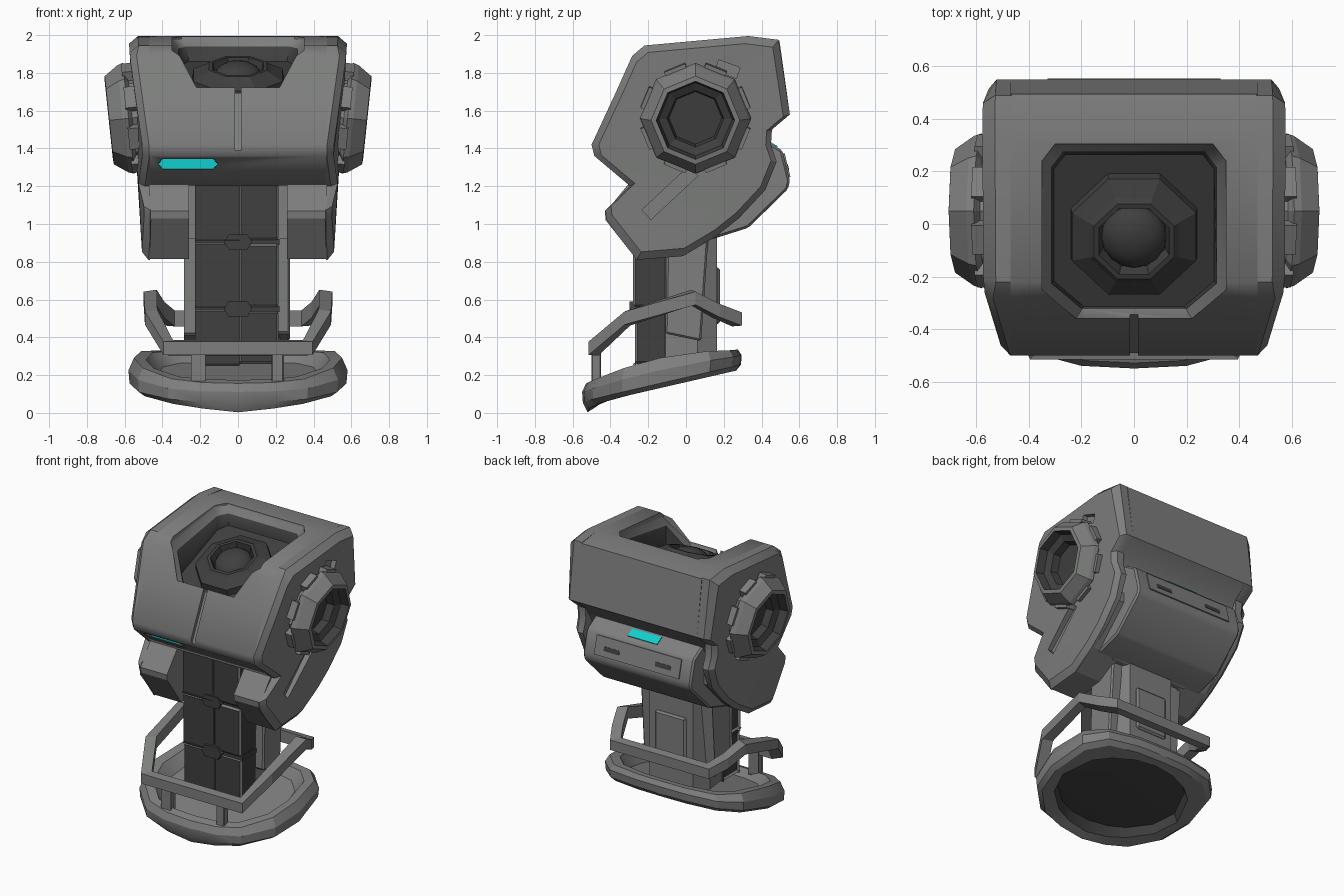
import bpy, bmesh, math
from mathutils import Matrix, Vector

if "Cube" in bpy.data.objects:
    bpy.data.objects.remove(bpy.data.objects["Cube"])

GREY, DARK, CYAN = 0, 1, 2
MATS = []
for nm, col in (("warm grey", (0.205, 0.21, 0.205)), ("charcoal", (0.05, 0.05, 0.05)),
                ("cyan glow", (0.006, 0.62, 0.62))):
    m = bpy.data.materials.new(nm)
    m.diffuse_color = (*col, 1)
    m.use_nodes = True
    m.node_tree.nodes["Principled BSDF"].inputs["Base Color"].default_value = m.diffuse_color
    MATS.append(m)


def finish(name, bm, mirror=False, bevel=0):
    """Turn a bmesh into an object, optionally doubled across x."""
    if mirror:
        d = bmesh.ops.duplicate(bm, geom=bm.verts[:] + bm.edges[:] + bm.faces[:])
        for v in d["geom"]:
            if isinstance(v, bmesh.types.BMVert):
                v.co.x *= -1
    if bevel:
        bmesh.ops.bevel(bm, geom=bm.edges[:], offset=bevel, segments=1, affect='EDGES')
    bmesh.ops.recalc_face_normals(bm, faces=bm.faces[:])
    me = bpy.data.meshes.new(name)
    bm.to_mesh(me)
    bm.free()
    ob = bpy.data.objects.new(name, me)
    bpy.context.collection.objects.link(ob)
    for m in MATS:
        me.materials.append(m)
    return ob


def loft(name, loops, mats=None, mirror=False, closed=False, bevel=0):
    """Skin equal-length loops; mats = [first cap, bands..., last cap]."""
    bm = bmesh.new()
    rings = [[bm.verts.new(p) for p in lp] for lp in loops]
    n = len(rings[0])
    mats = mats or [GREY] * (len(rings) + 1)
    for k in range(len(rings) if closed else len(rings) - 1):
        a, b = rings[k], rings[(k + 1) % len(rings)]
        for i in range(n):
            f = bm.faces.new((a[i], a[(i + 1) % n], b[(i + 1) % n], b[i]))
            f.material_index = mats[k + 1]
    if not closed:
        bm.faces.new(rings[0]).material_index = mats[0]
        bm.faces.new(rings[-1]).material_index = mats[-1]
    return finish(name, bm, mirror, bevel)


def box(name, loc, size, rx=0, mat=GREY, mirror=False, bevel=0):
    bm = bmesh.new()
    M = Matrix.Translation(loc) @ Matrix.Rotation(math.radians(rx), 4, 'X') @ Matrix.Diagonal((*size, 1))
    bmesh.ops.create_cube(bm, size=1, matrix=M)
    for f in bm.faces:
        f.material_index = mat
    return finish(name, bm, mirror, bevel)


def lathe(name, prof, sides, M, mats=None, mirror=False, turn=.5):
    loops = [[M @ Vector((r * math.cos(t), r * math.sin(t), h))
              for t in [2 * math.pi * (i + turn) / sides for i in range(sides)]] for r, h in prof]
    return loft(name, loops, mats, mirror)


def slab(name, prof, x0, x1, mats=None, mirror=False, bevel=0):
    return loft(name, [[(x, y, z) for y, z in prof] for x in (x0, x1)], mats, mirror, bevel=bevel)


def cut(ob, cutter):
    md = ob.modifiers.new("cut", 'BOOLEAN')
    md.operation, md.solver, md.object = 'DIFFERENCE', 'EXACT', cutter
    bpy.context.view_layer.objects.active = ob
    bpy.ops.object.modifier_apply(modifier=md.name)
    bpy.data.objects.remove(cutter)


# Chest block
chest = [(-.22, 1.945), (-.285, 1.89), (-.37, 1.70), (-.50, 1.42), (-.485, 1.36), (-.30, 1.205),
         (.30, 1.205), (.40, 1.42), (.45, 1.50), (.55, 1.58), (.495, 1.97), (.33, 1.995)]
torso = slab("torso", chest, -.47, .47)

# Neck well: grey chamfered rim following the chest top, dark walls and sloping floor
well = [(-.22, -.36, 1.71), (.22, -.36, 1.71), (.35, -.25, 1.90), (.35, .24, 1.97), (.30, .305, 1.98),
        (-.30, .305, 1.98), (-.35, .24, 1.97), (-.35, -.25, 1.90)]
wl = [[(x, y, 2.2) for x, y, z in well], [(x, y, z) for x, y, z in well],
      [(x * .90, y * .90, z - .04) for x, y, z in well],
      [(x * .87, y * .87, 1.76 + .38 * y * .87) for x, y, z in well]]
cut(torso, loft("well_cutter", wl, [GREY, GREY, GREY, DARK, DARK]))

# Chest seam and the recessed front light
cut(torso, box("seam_cutter", (0, -.435, 1.56), (.03, .05, .36), -25))
slot = [(-.165, 0), (-.14, .027), (.14, .027), (.165, 0), (.14, -.027), (-.14, -.027)]
cut(torso, loft("slot_cutter", [[(x * s - .265, y, 1.318 + z) for x, z in slot] for y, s in ((-.6, 1), (-.388, .95))],
                [DARK, DARK, CYAN]))

# Neck socket and ball
tilt = Matrix.Translation((0, -.04, 1.765)) @ Matrix.Rotation(math.radians(20.8), 4, 'X')
lathe("neck_socket", [(.265, -.06), (.255, .025), (.185, .06), (.165, .075), (.145, .075), (.13, .02)], 8, tilt,
      [DARK] * 7)
bm = bmesh.new()
bmesh.ops.create_uvsphere(bm, u_segments=16, v_segments=10, radius=.125,
                          matrix=tilt @ Matrix.Translation((0, 0, .02)) @ Matrix.Diagonal((1, 1, .6, 1)))
for f in bm.faces:
    f.material_index, f.smooth = DARK, True
finish("neck_ball", bm)

# Side plates: raised flat with a sloping border, tapering to the front
side = [(-.22, 1.945), (-.285, 1.89), (-.37, 1.70), (-.50, 1.42), (-.485, 1.36), (-.295, 1.20), (-.43, 1.07),
        (-.425, 1.02), (-.26, .81), (-.015, .83), (.16, .935), (.28, 1.03), (.42, 1.18), (.48, 1.33), (.45, 1.42),
        (.455, 1.50), (.55, 1.58), (.49, 1.975), (.33, 1.995)]


def flat_x(y, z):
    return .53 + .062 * (z - 1.2) - .17 * max(0, -y - .25)


inner = [(.05 + (y - .05) * .93, 1.42 + (z - 1.42) * .93) for y, z in side]
plates = loft("side_plates", [[(.465, y, z) for y, z in side],
                              [(flat_x(y, z) - (.05 if z > 1.93 else .03), y, z) for y, z in side],
                              [(flat_x(y, z), y, z) for y, z in inner]], mirror=True)
cut(plates, box("groove_cutter", (.54, -.085, 1.165), (.1, .34, .07), 43, mirror=True))
cut(plates, box("notch_cutter", (.58, .22, 1.82), (.1, .12, .06), -20, mirror=True))

# Lower hip guards inside the side plates
slab("hip_guards", [(-.29, 1.23), (-.42, 1.07), (-.415, 1.03), (-.26, .815), (-.015, .835), (.16, .935),
                    (.40, 1.18), (.40, 1.25)], .26, .47, mirror=True)
slab("waist_core", [(-.20, 1.25), (-.20, .92), (.15, .92), (.35, 1.05), (.40, 1.25)], -.3, .3)

# Shoulder sockets: tilted thin-lipped ring, wide dark bore, teeth around the base
tilt_s = Matrix.Translation((.53, .05, 1.565)) @ Matrix.Rotation(math.radians(96), 4, 'Y')
lathe("shoulder_rings", [(.25, -.06), (.26, .03), (.295, .05), (.285, .08), (.235, .152), (.208, .155),
                         (.195, .10), (.15, .08), (.14, .03)], 8, tilt_s,
      [GREY, GREY, GREY, GREY, GREY, GREY, DARK, DARK, DARK, DARK], mirror=True, turn=0)
bm = bmesh.new()
for i in range(8):
    M = tilt_s @ Matrix.Rotation(math.pi / 4 * (i + .5), 4, 'Z') @ Matrix.Translation((.26, 0, .02))
    bmesh.ops.create_cube(bm, size=1, matrix=M @ Matrix.Diagonal((.06, .12, .08, 1)))
finish("shoulder_teeth", bm, mirror=True)

# Backpack with panel, vents and light
slab("backpack", [(.2, 1.46), (.41, 1.45), (.51, 1.39), (.55, 1.23), (.54, 1.185), (.33, .98), (.14, .92)],
     -.42, .42, bevel=.012)
box("backpack_panel", (0, .53, 1.31), (.66, .13, .016), -76)
box("backpack_vents", (.2, .537, 1.30), (.12, .03, .012), -76, DARK, mirror=True)
box("back_light", (0, .458, 1.423), (.23, .06, .009), -31, CYAN)

# Waist column: segmented dark front, grey spine behind
for i, (z0, z1) in enumerate(((.26, .54), (.56, .895), (.915, 1.25))):
    y0 = -.27 - .01 * i
    box("front_segment_%d" % (i + 1), (.109, (y0 - .1) / 2, (z0 + z1) / 2),
        (.212, -.1 - y0, z1 - z0), 0, DARK, mirror=True, bevel=.012)
box("segment_core", (0, -.17, .75), (.42, .17, .98), 0, DARK)
for i, z in enumerate((.905, .55)):
    hexa = [(-.075, 0), (-.05, .04), (.05, .04), (.075, 0), (.05, -.04), (-.05, -.04)]
    loft("segment_clasp_%d" % (i + 1), [[(x, y, z + h) for x, h in hexa] for y in (-.2, -.30)], [DARK] * 3)
    box("segment_band_%d" % (i + 1), (0, -.18, z), (.44, .17, .03), 0, DARK)
spine = [(-.21, -.12), (.21, -.12), (.23, .06), (.17, .165), (-.17, .165), (-.23, .06)]
loft("spine", [[(x, y, z) for x, y in spine] for z in (.26, .97)])
box("spine_panel", (0, .165, .62), (.24, .03, .30), bevel=.012)
slab("spine_fins", [(-.11, .42), (.08, .38), (.12, .95), (-.10, .95)], .19, .275, mirror=True, bevel=.01)

# Tilted pelvis dish: bulging rim, shallow top floor, round dark hollow underneath
half = [(.2, -.54), (.37, -.495), (.53, -.34), (.58, -.14), (.54, .13), (.42, .25), (.2, .29)]
plan = [(0, -.55)] + half + [(0, .295)] + [(-x, y) for x, y in reversed(half)]


def dish(scale, dz, dip=0, bulge=0, oval=False):
    out = []
    for x, y in plan:
        X, Y = x * scale, -.13 + (y + .13) * scale
        if oval:
            t = math.atan2((y + .13) / .42, x / .58)
            X, Y = .58 * scale * math.cos(t), -.13 + .42 * scale * math.sin(t)
        drop = dip * max(0, 1 - abs(x) / .45) if y < -.45 else 0
        rise = bulge * max(0, 1 - ((Y + .15) / .4) ** 2)
        out.append((X, Y, .335 + .23 * (Y - .27) + dz - drop + rise))
    return out


loft("pelvis_dish", [dish(.74, -.045), dish(.84, 0, 0, .04), dish(.95, 0, 0, .05), dish(1, -.035, 0, .02),
                     dish(.99, -.085, .01), dish(.93, -.11, .04), dish(.82, -.11, .02, 0, True),
                     dish(.78, -.055, 0, 0, True), dish(.42, -.07, 0, 0, True)], [GREY] * 7 + [DARK] * 3)

# Guard rail hoop and its posts
rail = [(.37, -.49, .345), (.46, -.31, .505), (.465, .04, .61), (.42, .16, .545), (.36, .27, .50)]
path = rail + [(-x, y, z) for x, y, z in reversed(rail)]
sections = []
for x, y, z in path:
    o = Vector((x, y + .1, 0)).normalized() * .036
    p = Vector((x, y, z))
    sections.append([p + o + Vector((0, 0, .032)), p + o - Vector((0, 0, .038)),
                     p - o - Vector((0, 0, .042)), p - o + Vector((0, 0, .042))])
loft("guard_rail", sections, closed=True)
box("rail_posts", (.21, -.475, .25), (.065, .05, .18), mirror=True, bevel=.006)

# Soften shallow angles on the curved shells
for nm, deg in (("torso", 42), ("side_plates", 28), ("pelvis_dish", 28), ("backpack", 28)):
    bpy.ops.object.select_all(action='DESELECT')
    ob = bpy.data.objects[nm]
    ob.select_set(True)
    bpy.context.view_layer.objects.active = ob
    bpy.ops.object.shade_smooth_by_angle(angle=math.radians(deg))
